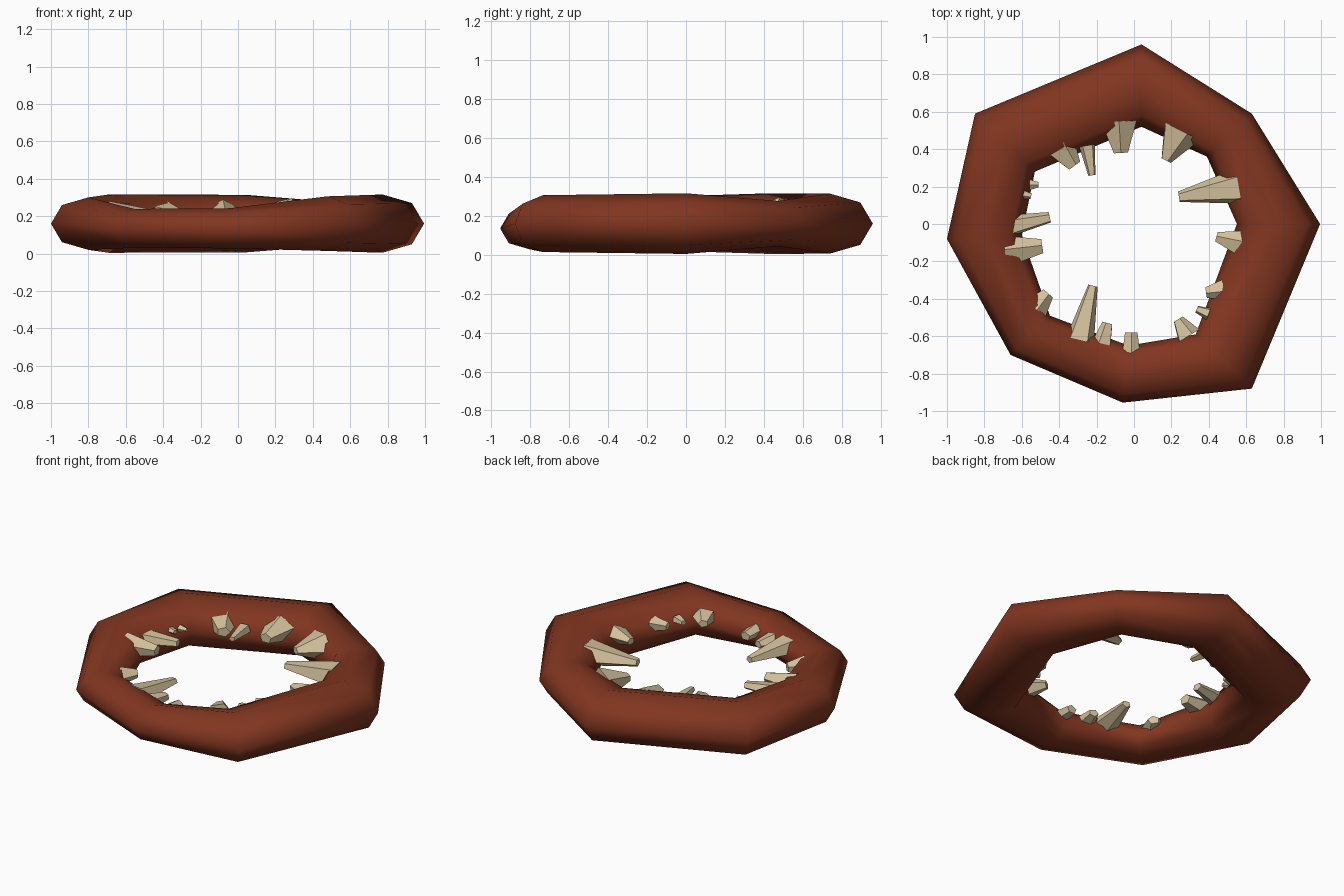
import bpy, bmesh, math
from mathutils import Vector, Matrix

if "Cube" in bpy.data.objects:
    bpy.data.objects.remove(bpy.data.objects["Cube"])


def material(name, color):
    m = bpy.data.materials.new(name)
    m.diffuse_color = (*color, 1)
    m.use_nodes = True
    m.node_tree.nodes["Principled BSDF"].inputs["Base Color"].default_value = m.diffuse_color
    return m


def make_object(name, bm, mat):
    bmesh.ops.recalc_face_normals(bm, faces=bm.faces)
    me = bpy.data.meshes.new(name)
    bm.to_mesh(me)
    bm.free()
    me.materials.append(mat)
    ob = bpy.data.objects.new(name, me)
    bpy.context.collection.objects.link(ob)
    return ob


red = material("red_flesh", (0.22, 0.036, 0.014))
bone = material("bone", (0.67, 0.54, 0.34))

# Fleshy ring: outer corner, inner corner, mid height for each of 8 sections
SECTIONS = [
    ((0.04, 0.96), (0.04, 0.52), 0.16), ((0.63, 0.59), (0.39, 0.36), 0.16),
    ((0.995, 0.0), (0.55, 0.0), 0.16), ((0.63, -0.88), (0.33, -0.59), 0.16),
    ((-0.06, -0.955), (-0.03, -0.65), 0.135), ((-0.66, -0.70), (-0.45, -0.49), 0.135),
    ((-1.0, -0.08), (-0.60, -0.06), 0.16), ((-0.85, 0.59), (-0.53, 0.28), 0.16),
]
SIDES = 8
bm = bmesh.new()
loops = []
for outer, inner, zc in SECTIONS:
    o, i = Vector((*outer, zc)), Vector((*inner, zc))
    mid, half = (o + i) / 2, (o - i) / 2
    height = half.length * 0.7
    loops.append([bm.verts.new(mid + half * math.cos(a) + Vector((0, 0, height * math.sin(a))))
                  for a in (2 * math.pi * k / SIDES for k in range(SIDES))])
for n, a in enumerate(loops):
    b = loops[(n + 1) % len(loops)]
    for k in range(SIDES):
        j = (k + 1) % SIDES
        bm.faces.new((a[k], a[j], b[j], b[k]))
ring = make_object("mouth_ring", bm, red)
ring.data.shade_smooth()

# Blunt teeth: base x, y, base radius, tip x, y, tip radius
TEETH = [
    (-0.08, 0.55, 0.10, -0.07, 0.38, 0.040), (0.25, 0.50, 0.115, 0.17, 0.34, 0.030),
    (0.56, 0.20, 0.10, 0.24, 0.145, 0.030), (0.59, -0.11, 0.08, 0.44, -0.07, 0.027),
    (0.48, -0.35, 0.06, 0.385, -0.365, 0.030), (0.40, -0.48, 0.035, 0.335, -0.455, 0.020),
    (0.29, -0.60, 0.07, 0.235, -0.51, 0.030), (-0.015, -0.69, 0.05, -0.015, -0.58, 0.035),
    (-0.17, -0.64, 0.055, -0.14, -0.53, 0.030), (-0.29, -0.62, 0.08, -0.22, -0.33, 0.027),
    (-0.53, -0.45, 0.075, -0.46, -0.37, 0.035), (-0.69, -0.15, 0.09, -0.49, -0.12, 0.040),
    (-0.66, -0.01, 0.06, -0.45, 0.035, 0.030), (-0.64, 0.17, 0.035, -0.55, 0.15, 0.017),
    (-0.56, 0.21, 0.03, -0.51, 0.21, 0.015), (-0.40, 0.42, 0.09, -0.32, 0.31, 0.040),
    (-0.25, 0.42, 0.045, -0.225, 0.26, 0.020),
]
bm = bmesh.new()
for n, (bx, by, br, tx, ty, tr) in enumerate(TEETH):
    z = 0.17 if by < -0.4 and bx < 0.2 else 0.21
    base, tip = Vector((bx, by, z)), Vector((tx, ty, z))
    axis = tip - base
    place = (Matrix.Translation((base + tip) / 2) @ Matrix.Diagonal((1, 1, 0.8, 1))
             @ axis.to_track_quat('Z', 'Y').to_matrix().to_4x4()
             @ Matrix.Rotation(n * 0.9, 4, 'Z'))
    bmesh.ops.create_cone(bm, cap_ends=True, segments=5, radius1=br, radius2=tr,
                          depth=axis.length, matrix=place)
make_object("teeth", bm, bone)
